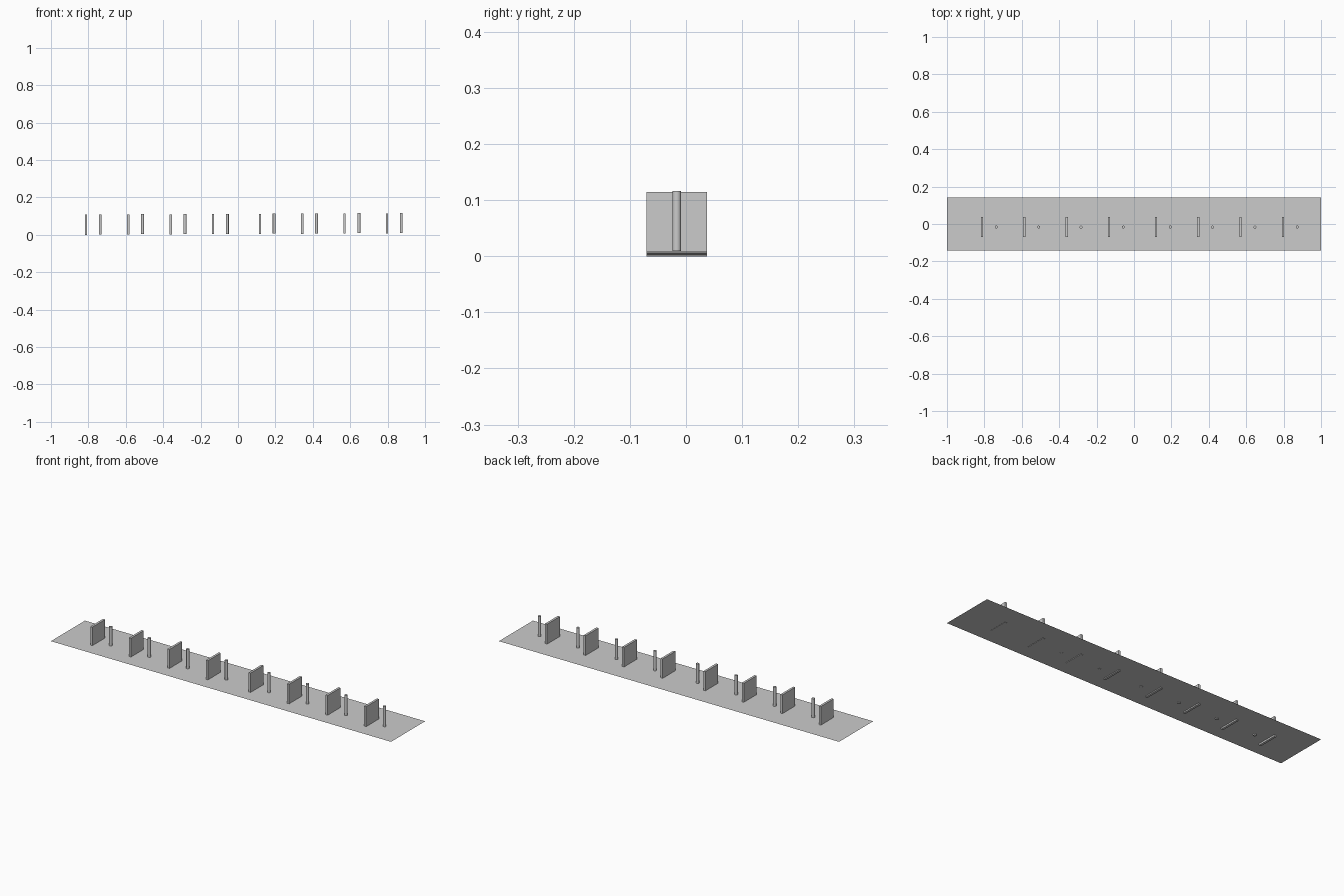
import bpy

if "Cube" in bpy.data.objects:
    bpy.data.objects.remove(bpy.data.objects["Cube"])

Y_ROW = -0.0165   # row line of the posts and panels
HEIGHT = 0.107    # shared height of posts and panels
BASE_Z = 0.0085   # level of the ground sheet


def panel(name, x, bottom):
    bpy.ops.mesh.primitive_cube_add(size=1, location=(x, Y_ROW, bottom + HEIGHT / 2))
    ob = bpy.context.object
    ob.name = name
    ob.scale = (0.012, 0.107, HEIGHT)
    bpy.ops.object.transform_apply(location=False, rotation=False, scale=True)


def post(name, x, bottom):
    bpy.ops.mesh.primitive_cylinder_add(vertices=16, radius=0.0078, depth=HEIGHT,
                                        location=(x, Y_ROW, bottom + HEIGHT / 2))
    bpy.context.object.name = name
    bpy.ops.object.shade_smooth_by_angle()


# thin flat base sheet
bpy.ops.mesh.primitive_plane_add(size=1, location=(0, 0, BASE_Z))
base = bpy.context.object
base.name = "base_sheet"
base.scale = (2.0, 0.286, 1)
bpy.ops.object.transform_apply(location=False, rotation=False, scale=True)

# two groups of four panel-and-post pairs, each pair a little higher than the last
for group, start in enumerate((-0.813, 0.117)):
    for i in range(4):
        n = group * 4 + i
        x = start + 0.2265 * i
        rise = 0.00107 * n
        panel(f"panel_{n + 1}", x, rise)
        post(f"post_{n + 1}", x + 0.0765, rise + 0.002)
